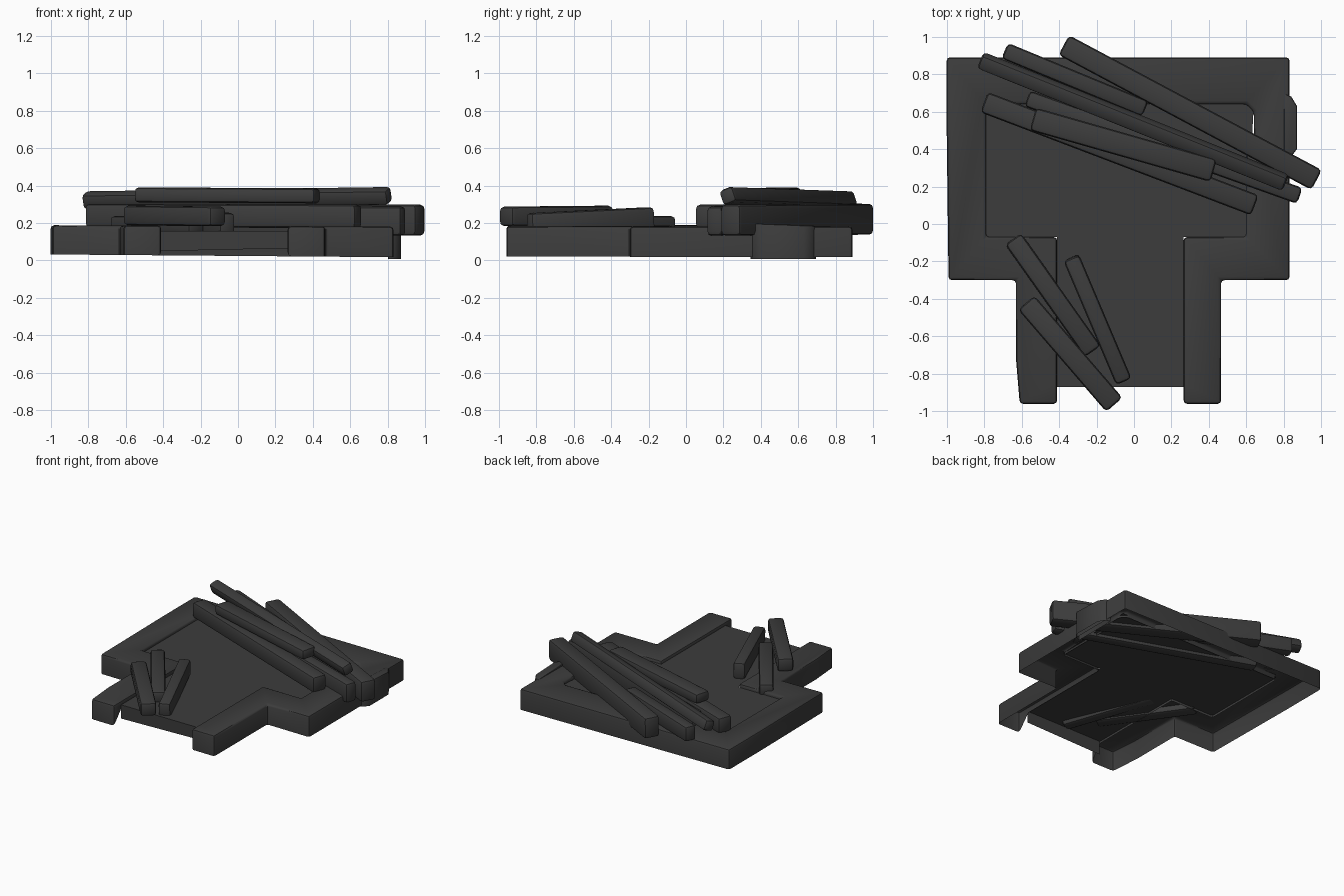
import bpy, bmesh, math
from mathutils import Vector, Matrix

if "Cube" in bpy.data.objects:
    bpy.data.objects.remove(bpy.data.objects["Cube"])

DARK = bpy.data.materials.new("charred_grey")
DARK.diffuse_color = (0.045, 0.045, 0.045, 1)
DARK.use_nodes = True
DARK.node_tree.nodes["Principled BSDF"].inputs["Base Color"].default_value = DARK.diffuse_color


def finish(bm, name, bevel=0.0, recalc=True):
    if recalc:
        bmesh.ops.recalc_face_normals(bm, faces=bm.faces)
    me = bpy.data.meshes.new(name)
    bm.to_mesh(me)
    bm.free()
    ob = bpy.data.objects.new(name, me)
    bpy.context.collection.objects.link(ob)
    me.materials.append(DARK)
    bpy.ops.object.select_all(action='DESELECT')
    bpy.context.view_layer.objects.active = ob
    ob.select_set(True)
    if bevel:
        m = ob.modifiers.new("worn_edges", 'BEVEL')
        m.width = bevel
        m.segments = 2
        m.limit_method = 'ANGLE'
        m.angle_limit = math.radians(40)
        bpy.ops.object.modifier_apply(modifier=m.name)
    bpy.ops.object.shade_smooth_by_angle(angle=math.radians(40))
    return ob


def shell(name, outline, bottom, top, bevel):
    # capped skirt, open underneath
    bm = bmesh.new()
    face = bm.faces.new([bm.verts.new((x, y, bottom(x, y))) for x, y in outline])
    ext = bmesh.ops.extrude_face_region(bm, geom=[face], use_keep_orig=True)
    for v in ext["geom"]:
        if isinstance(v, bmesh.types.BMVert):
            v.co.z = top(v.co.x, v.co.y)
    bmesh.ops.recalc_face_normals(bm, faces=bm.faces)
    bmesh.ops.delete(bm, geom=[face], context='FACES_ONLY')
    return finish(bm, name, bevel, recalc=False)


def beam(name, a, b, width, height, roll=0.0):
    # squared timber running between two centre points
    a, b = Vector(a), Vector(b)
    d = (b - a).normalized()
    side = Vector((0, 0, 1)).cross(d).normalized()
    up = d.cross(side)
    rot = Matrix((d, side, up)).transposed() @ Matrix.Rotation(roll, 3, 'X')
    bm = bmesh.new()
    bmesh.ops.create_cube(bm, size=1)
    for v in bm.verts:
        p = Vector((v.co.x * (b - a).length, v.co.y * width, v.co.z * height))
        v.co = (a + b) / 2 + rot @ p
    finish(bm, name, 0.022)


# Low foundation wall, open at the front between two arms
outer_left = [(-0.41, -0.96), (-0.61, -0.96), (-0.63, -0.72), (-0.63, -0.30),
              (-0.99, -0.30), (-1, 0.50), (-1, 0.89)]
outer_right = [(0.83, 0.89), (0.83, -0.30), (0.465, -0.30), (0.465, -0.96), (0.265, -0.96)]
inner = [(0.265, -0.86), (0.265, -0.07), (0.60, -0.07), (0.60, 0.38), (0.64, 0.46),
         (0.64, 0.60), (0.60, 0.64), (-0.79, 0.64), (-0.79, -0.07), (-0.41, -0.07),
         (-0.41, -0.86)]
shell("foundation_wall", outer_left + outer_right + inner,
      lambda x, y: 0.14 if (x, y) in inner else 0.024 - 0.008 * x,
      lambda x, y: 0.184 - 0.004 * x, 0.018)

# Bulging stone on the outside of the right wall
bulge = [(0.80, 0.34), (0.84, 0.36), (0.87, 0.40), (0.87, 0.63), (0.84, 0.68), (0.80, 0.70)]
shell("wall_bulge", bulge, lambda x, y: 0.008,
      lambda x, y: 0.197 - 0.04 * max(0, y - 0.4), 0.012)

# Thin floor sheet with a turned-down front lip
bm = bmesh.new()
plan = [(-0.41, -0.87), (0.265, -0.87), (0.265, -0.07), (0.60, -0.07),
        (0.64, 0.64), (-0.79, 0.64), (-0.79, -0.07), (-0.41, -0.07)]
vs = [bm.verts.new((x, y, 0.158)) for x, y in plan]
bm.faces.new(vs)
lip = [bm.verts.new((x, -0.87, z)) for x, z in ((0.265, 0.065), (-0.41, 0.05))]
bm.faces.new([vs[1], vs[0], lip[1], lip[0]])
finish(bm, "floor", recalc=False)

# Fallen timbers: name, start, end, width, height, roll
timbers = [
    ("rear_beam", (-0.375, 0.955, 0.22), (0.975, 0.235, 0.215), 0.12, 0.165, 0),
    ("top_beam", (-0.82, 0.875, 0.322), (0.81, 0.22, 0.345), 0.085, 0.085, 0.35),
    ("short_rear_beam", (-0.69, 0.925, 0.245), (0.06, 0.615, 0.235), 0.09, 0.12, 0),
    ("under_beam", (-0.57, 0.67, 0.21), (0.885, 0.15, 0.21), 0.09, 0.155, 0),
    ("inner_beam", (-0.80, 0.65, 0.24), (0.645, 0.10, 0.235), 0.115, 0.125, 0),
    ("upper_plank", (-0.54, 0.56, 0.35), (0.425, 0.285, 0.345), 0.125, 0.08, 0),
    ("front_low_beam", (-0.645, -0.08, 0.19), (-0.22, -0.68, 0.19), 0.105, 0.095, 0),
    ("front_thin_beam", (-0.335, -0.18, 0.22), (-0.055, -0.84, 0.188), 0.09, 0.13, 0),
    ("front_top_beam", (-0.575, -0.42, 0.24), (-0.105, -0.965, 0.235), 0.115, 0.105, 0),
]
for t in timbers:
    beam(*t)
